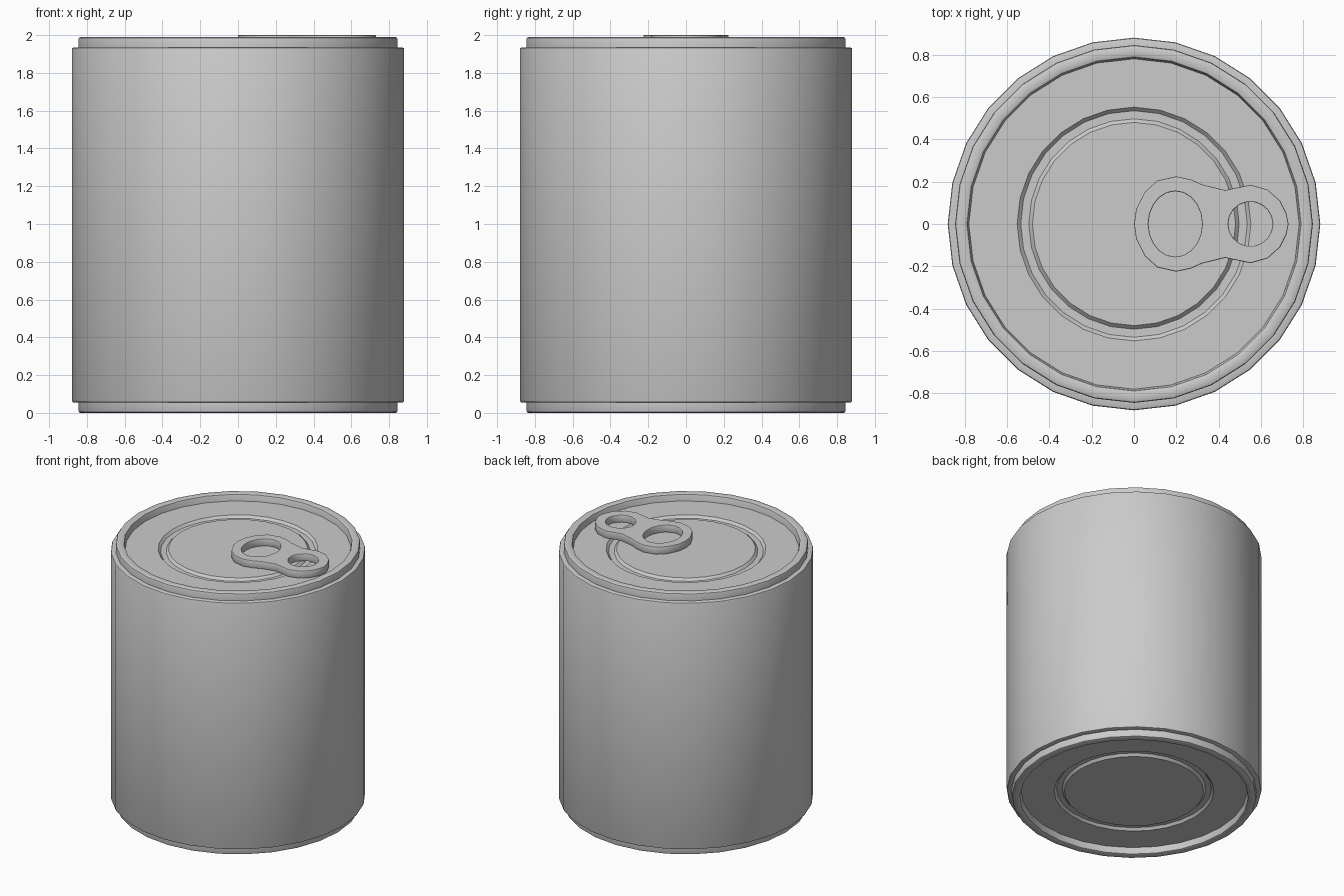
import bpy, bmesh
from math import pi, sin, cos, radians
from mathutils import Matrix, Vector

if "Cube" in bpy.data.objects:
    bpy.data.objects.remove(bpy.data.objects["Cube"], do_unlink=True)

SIDES = 28
CAN_TOP = 1.99

metal = bpy.data.materials.new("brushed grey metal")
metal.use_nodes = True
grey = (0.6, 0.6, 0.6, 1)
metal.diffuse_color = grey
metal.node_tree.nodes["Principled BSDF"].inputs["Base Color"].default_value = grey


def smooth(obj):
    bpy.ops.object.select_all(action="DESELECT")
    obj.select_set(True)
    bpy.context.view_layer.objects.active = obj
    bpy.ops.object.shade_smooth_by_angle(angle=radians(35))


def lathe(name, profile, flip=False):
    """Spin an (r, z) profile around z; flip turns it over for the other end."""
    bm = bmesh.new()
    verts = [bm.verts.new((r, 0, z)) for r, z in profile]
    edges = [bm.edges.new(pair) for pair in zip(verts, verts[1:])]
    bmesh.ops.spin(bm, geom=verts + edges, axis=(0, 0, 1), cent=(0, 0, 0),
                   angle=2 * pi, steps=SIDES, use_duplicate=False)
    bmesh.ops.remove_doubles(bm, verts=bm.verts, dist=0.0005)
    bmesh.ops.recalc_face_normals(bm, faces=bm.faces)
    # Point the normals away from the middle of the can
    middle = Vector((0, 0, CAN_TOP / 2))
    if sum((f.calc_center_median() - middle).dot(f.normal) * f.calc_area() for f in bm.faces) < 0:
        bmesh.ops.reverse_faces(bm, faces=bm.faces)
    if flip:
        turn = Matrix.Translation((0, 0, CAN_TOP)) @ Matrix.Rotation(pi, 4, "X")
        bmesh.ops.transform(bm, matrix=turn, verts=bm.verts)
    mesh = bpy.data.meshes.new(name)
    bm.to_mesh(mesh)
    bm.free()
    mesh.materials.append(metal)
    obj = bpy.data.objects.new(name, mesh)
    bpy.context.collection.objects.link(obj)
    smooth(obj)
    return obj


# Side wall with softly rounded shoulders
shoulder = [(0.84, 1.935), (0.87, 1.935), (0.877, 1.932), (0.88, 1.925)]
lathe("can_wall", shoulder + [(r, CAN_TOP - z) for r, z in reversed(shoulder)])

# Seamed rim, recessed lid and pressed ring groove
end_profile = [
    (0.845, 1.93), (0.845, 1.978), (0.842, 1.986), (0.834, 1.99),
    (0.797, 1.99), (0.789, 1.986), (0.786, 1.978), (0.78, 1.94),
    (0.552, 1.94), (0.535, 1.922), (0.497, 1.922), (0.48, 1.94), (0, 1.94),
]
lathe("top_lid", end_profile)
lathe("bottom_lid", end_profile, flip=True)


# Pull tab: filled outline with two finger holes
def ellipse(cx, rx, ry, count):
    return [(cx + rx * cos(2 * pi * i / count), ry * sin(2 * pi * i / count))
            for i in range(count)]


upper = [(0.01, 0.07), (0.05, 0.15), (0.11, 0.205), (0.2, 0.225), (0.27, 0.21),
         (0.32, 0.187), (0.43, 0.16), (0.55, 0.185), (0.63, 0.163), (0.69, 0.11), (0.72, 0.05)]
outline = [(0, 0)] + upper + [(0.73, 0)] + [(x, -y) for x, y in reversed(upper)]

curve = bpy.data.curves.new("pull_tab", "CURVE")
curve.dimensions = "2D"
curve.fill_mode = "BOTH"
for loop in (outline, ellipse(0.195, 0.127, 0.155, 20), ellipse(0.55, 0.105, 0.105, 18)):
    spline = curve.splines.new("POLY")
    spline.points.add(len(loop) - 1)
    for point, (x, y) in zip(spline.points, loop):
        point.co = (x, y, 0, 1)
    spline.use_cyclic_u = True
curve.bevel_depth = 0.005
curve.bevel_resolution = 1
curve.offset = -0.005
curve.extrude = 0.0235
curve.materials.append(metal)
tab = bpy.data.objects.new("pull_tab", curve)
tab.location.z = 1.9715
bpy.context.collection.objects.link(tab)
bpy.ops.object.select_all(action="DESELECT")
tab.select_set(True)
bpy.context.view_layer.objects.active = tab
bpy.ops.object.convert(target="MESH")
smooth(bpy.context.view_layer.objects.active)
